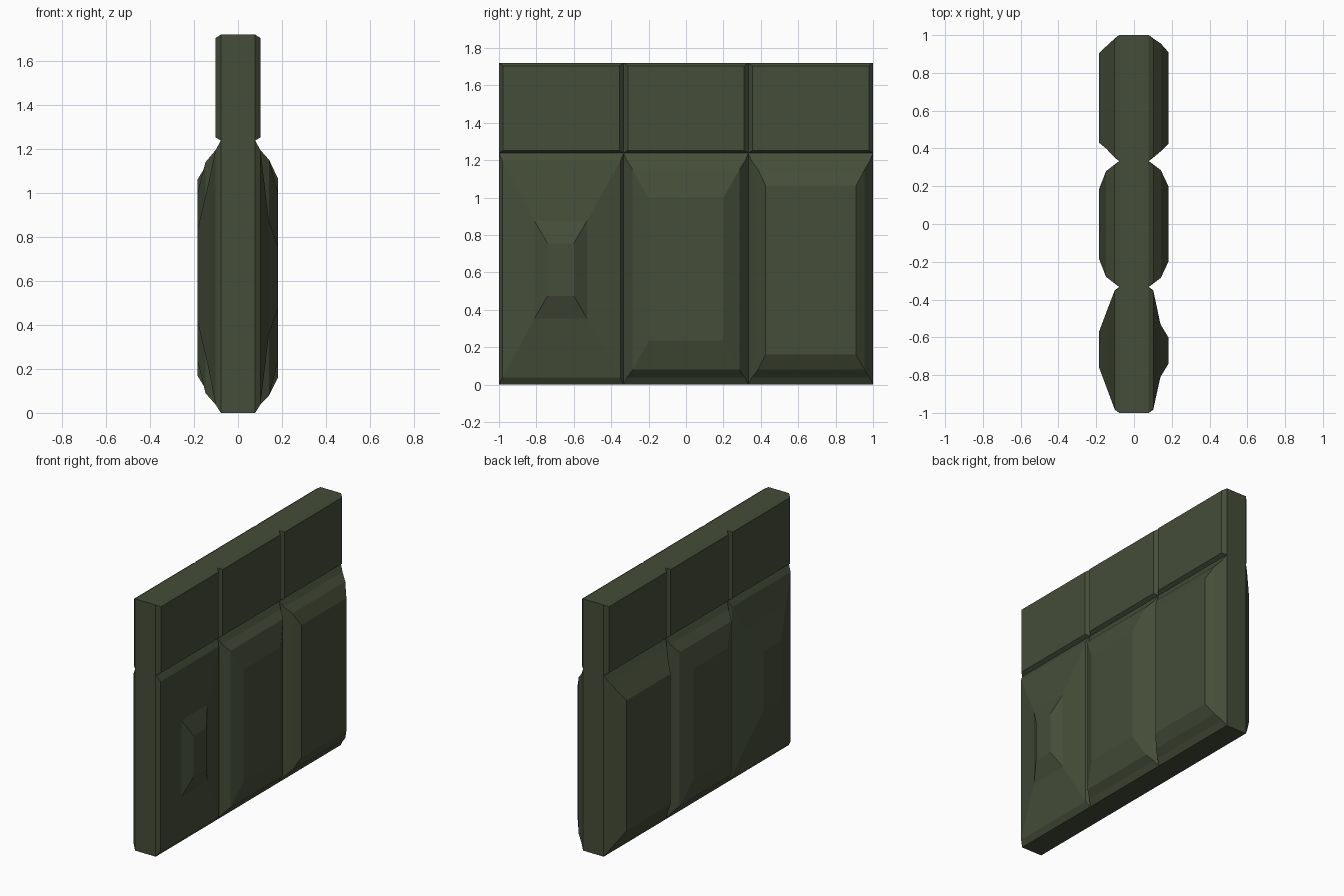
import bpy, bmesh

if "Cube" in bpy.data.objects:
    bpy.data.objects.remove(bpy.data.objects["Cube"])

paint = bpy.data.materials.new("olive green")
paint.diffuse_color = (0.06, 0.075, 0.04, 1)
paint.use_nodes = True
paint.node_tree.nodes["Principled BSDF"].inputs["Base Color"].default_value = paint.diffuse_color


def loft(name, rings, skip):
    """Closed block lofted along x from rectangles (x, y0, y1, z0, z1).
    skip = sides of the middle band hidden against a neighbour (0 bottom, 1 +y, 2 top, 3 -y)."""
    bm = bmesh.new()
    loops = [[bm.verts.new((x, y, z)) for y, z in ((a, c), (b, c), (b, d), (a, d))]
             for x, a, b, c, d in rings]
    bm.faces.new(loops[0])
    bm.faces.new(loops[-1])
    middle = next(i for i, r in enumerate(rings) if r[0] > 0) - 1
    for i, (p, q) in enumerate(zip(loops, loops[1:])):
        for k in range(4):
            if i == middle and k in skip:
                continue
            n = (k + 1) % 4
            bm.faces.new((p[k], p[n], q[n], q[k]))
    bmesh.ops.recalc_face_normals(bm, faces=bm.faces)
    # make sure the outer cap points outwards even on open blocks
    bm.faces.ensure_lookup_table()
    if bm.faces[1].normal.x < 0:
        bmesh.ops.reverse_faces(bm, faces=bm.faces)
    me = bpy.data.meshes.new(name)
    bm.to_mesh(me)
    bm.free()
    me.materials.append(paint)
    ob = bpy.data.objects.new(name, me)
    bpy.context.collection.objects.link(ob)


def both_sides(left, right):
    return [(-r[0], *r[1:]) for r in reversed(left)] + right


T = 1 / 3
CORE, SEAM, TOP = 0.078, 1.238, 1.72
columns = [(-1, -T), (-T, T), (T, 1)]
names = ["near", "middle", "far"]

# raised steps of each lower panel: (x, y0, y1, z0, z1), left side then right side
steps = [
    ([(0.14, -0.88, -0.45, 0.23, 1.02), (0.185, -0.76, -0.57, 0.42, 0.83)],
     [(0.14, -0.81, -0.53, 0.355, 0.875), (0.182, -0.74, -0.60, 0.475, 0.755)]),
    ([(0.148, -0.28, 0.28, 0.09, 1.14), (0.185, -0.185, 0.185, 0.24, 1.0)],
     [(0.142, -0.285, 0.285, 0.08, 1.15), (0.182, -0.20, 0.20, 0.235, 1.0)]),
    ([(0.148, 0.40, 0.94, 0.11, 1.12), (0.185, 0.43, 0.905, 0.17, 1.06)],
     [(0.142, 0.385, 0.955, 0.08, 1.15), (0.182, 0.425, 0.91, 0.16, 1.065)]),
]

for i, (a, b) in enumerate(columns):
    walls = {1: (i < 2), 3: (i > 0)}
    hidden = {k for k, v in walls.items() if v}
    # lower embossed panel
    base = [(CORE, a, b, 0, SEAM), (0.102, a + 0.018, b - 0.018, 0.038, 1.195)]
    loft(names[i] + "_lower_panel",
         both_sides(base + steps[i][0], base + steps[i][1]), hidden | {2})
    # upper bevelled block
    cap = [(CORE, a, b, SEAM, TOP), (0.102, a + 0.022, b - 0.022, 1.253, 1.705)]
    loft(names[i] + "_upper_block", both_sides(cap, cap), hidden | {0})
